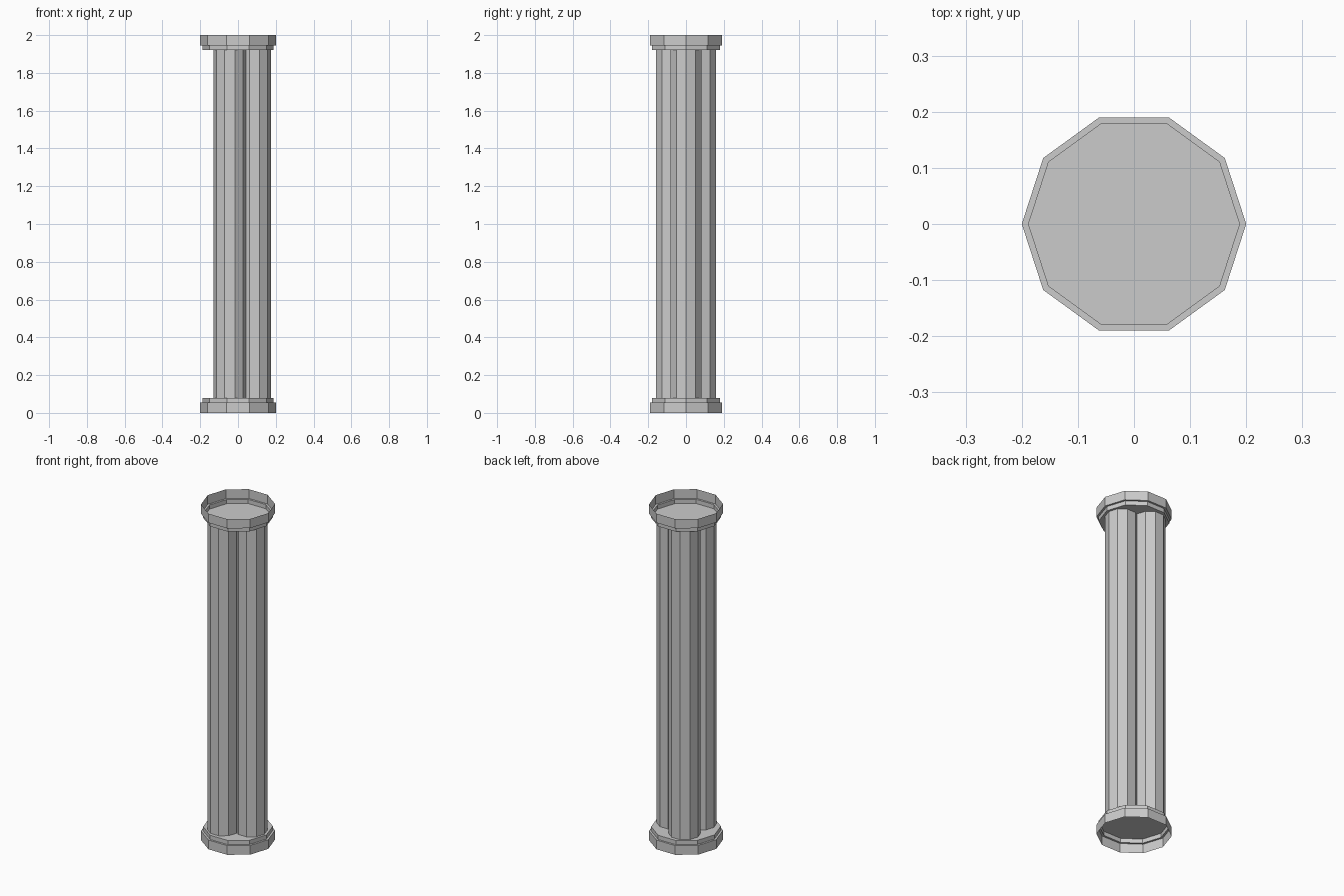
import bpy, bmesh
from math import cos, sin, pi, radians

if "Cube" in bpy.data.objects:
    bpy.data.objects.remove(bpy.data.objects["Cube"])

SIDES = 10


def lathe(name, profile, cx=0.0, cy=0.0, close_end=False):
    """Ten-sided flat-shaded shell from (radius, z) points."""
    bm = bmesh.new()
    rings = [[bm.verts.new((cx + r * cos(2 * pi * i / SIDES),
                            cy + r * sin(2 * pi * i / SIDES), z))
              for i in range(SIDES)] for r, z in profile]
    for a, b in zip(rings, rings[1:]):
        for i in range(SIDES):
            j = (i + 1) % SIDES
            bm.faces.new((a[i], a[j], b[j], b[i]))
    if close_end:
        bm.faces.new(rings[-1])
    bmesh.ops.recalc_face_normals(bm, faces=bm.faces)
    # open shells: make sure the side walls face outward
    bm.normal_update()
    f = bm.faces[:][0]
    c = f.calc_center_median()
    if f.normal.x * (c.x - cx) + f.normal.y * (c.y - cy) < 0:
        bmesh.ops.reverse_faces(bm, faces=bm.faces[:])
    me = bpy.data.meshes.new(name)
    bm.to_mesh(me)
    bm.free()
    ob = bpy.data.objects.new(name, me)
    bpy.context.collection.objects.link(ob)
    return ob


# Stepped base and capital: thin open cups facing away from the shaft
cup = [(0.2, 0.0), (0.2, 0.055), (0.188, 0.055), (0.188, 0.08)]
lathe("base", cup, close_end=True)
lathe("capital", [(r, 2 - z) for r, z in cup], close_end=True)

# Shaft: cluster of three overlapping columns
for k in range(3):
    a = radians(120 * k)
    lathe(f"shaft_column_{k + 1}", [(0.087, 0.08), (0.087, 1.92)],
          0.087 * cos(a), 0.087 * sin(a))
